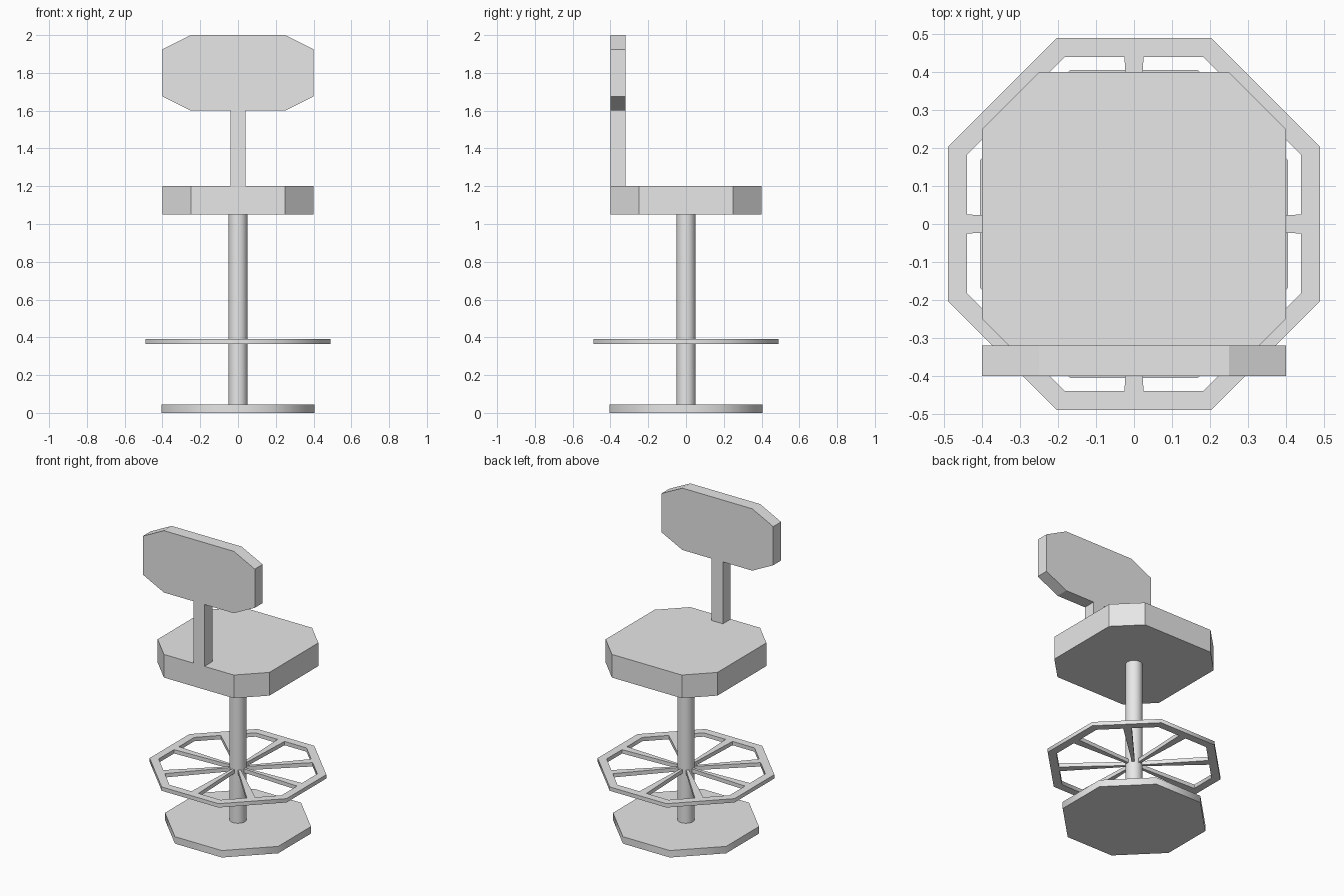
import bpy, bmesh, math
from mathutils import Matrix

cube = bpy.data.objects.get("Cube")
if cube:
    bpy.data.objects.remove(cube, do_unlink=True)

grey = bpy.data.materials.new("light_grey")
grey.use_nodes = True
colour = (0.8, 0.8, 0.8, 1)
grey.diffuse_color = colour
grey.node_tree.nodes["Principled BSDF"].inputs["Base Color"].default_value = colour


def finish(bm, name, smooth=False):
    bmesh.ops.recalc_face_normals(bm, faces=bm.faces)
    mesh = bpy.data.meshes.new(name)
    bm.to_mesh(mesh)
    bm.free()
    mesh.materials.append(grey)
    obj = bpy.data.objects.new(name, mesh)
    bpy.context.collection.objects.link(obj)
    if smooth:
        bpy.ops.object.select_all(action="DESELECT")
        obj.select_set(True)
        bpy.context.view_layer.objects.active = obj
        bpy.ops.object.shade_smooth_by_angle(angle=math.radians(50))
    return obj


def extrude_outline(bm, points, direction):
    """Fill an outline and extrude it into a solid."""
    face = bm.faces.new([bm.verts.new(p) for p in points])
    out = bmesh.ops.extrude_face_region(bm, geom=[face], use_keep_orig=True)
    verts = [g for g in out["geom"] if isinstance(g, bmesh.types.BMVert)]
    bmesh.ops.translate(bm, verts=verts, vec=direction)


def chamfered(w, h, cx, ch):
    """Rectangle with cut corners, from half sizes."""
    return [(w, -ch), (w, ch), (cx, h), (-cx, h),
            (-w, ch), (-w, -ch), (-cx, -h), (cx, -h)]


def octagon(apothem):
    r = apothem / math.cos(math.pi / 8)
    return [(r * math.cos(a), r * math.sin(a))
            for a in (math.pi / 8 + i * math.pi / 4 for i in range(8))]


# Floor plate
bm = bmesh.new()
extrude_outline(bm, [(x, y, 0) for x, y in octagon(0.405)], (0, 0, 0.045))
finish(bm, "base_plate", True)

# Central column
bm = bmesh.new()
bmesh.ops.create_cone(bm, cap_ends=True, segments=32, radius1=0.05, radius2=0.05,
                      depth=1.01, matrix=Matrix.Translation((0, 0, 0.545)))
finish(bm, "column", True)

# Foot ring: closed octagonal band
bm = bmesh.new()
low, high = 0.365, 0.39
loops = [[bm.verts.new((x, y, z)) for x, y in octagon(a)]
         for a, z in ((0.49, low), (0.49, high), (0.44, high), (0.44, low))]
for k, loop in enumerate(loops):
    other = loops[(k + 1) % 4]
    for i in range(8):
        j = (i + 1) % 8
        bm.faces.new((loop[i], loop[j], other[j], other[i]))
finish(bm, "foot_ring", True)

# Spokes tapering toward the column
bm = bmesh.new()
for i in range(8):
    spin = Matrix.Rotation(i * math.pi / 4, 3, "Z")
    outline = [(0.04, -0.008), (0.44, -0.025), (0.44, 0.025), (0.04, 0.008)]
    points = [spin @ Matrix.Identity(3).col[0] * x + spin @ Matrix.Identity(3).col[1] * y
              for x, y in outline]
    for p in points:
        p.z = low
    extrude_outline(bm, points, (0, 0, high - low))
finish(bm, "foot_ring_spokes")

# Seat cushion
bm = bmesh.new()
extrude_outline(bm, [(x, y, 1.05) for x, y in chamfered(0.4, 0.4, 0.25, 0.25)], (0, 0, 0.15))
finish(bm, "seat")

# Backrest post and panel share the same depth
bm = bmesh.new()
extrude_outline(bm, [(x, -0.4, z) for x, z in
                     ((-0.04, 1.2), (0.04, 1.2), (0.04, 1.6), (-0.04, 1.6))], (0, 0.08, 0))
finish(bm, "backrest_post")

bm = bmesh.new()
extrude_outline(bm, [(x, -0.4, 1.8 + z) for x, z in chamfered(0.4, 0.2, 0.25, 0.125)], (0, 0.08, 0))
finish(bm, "backrest")
